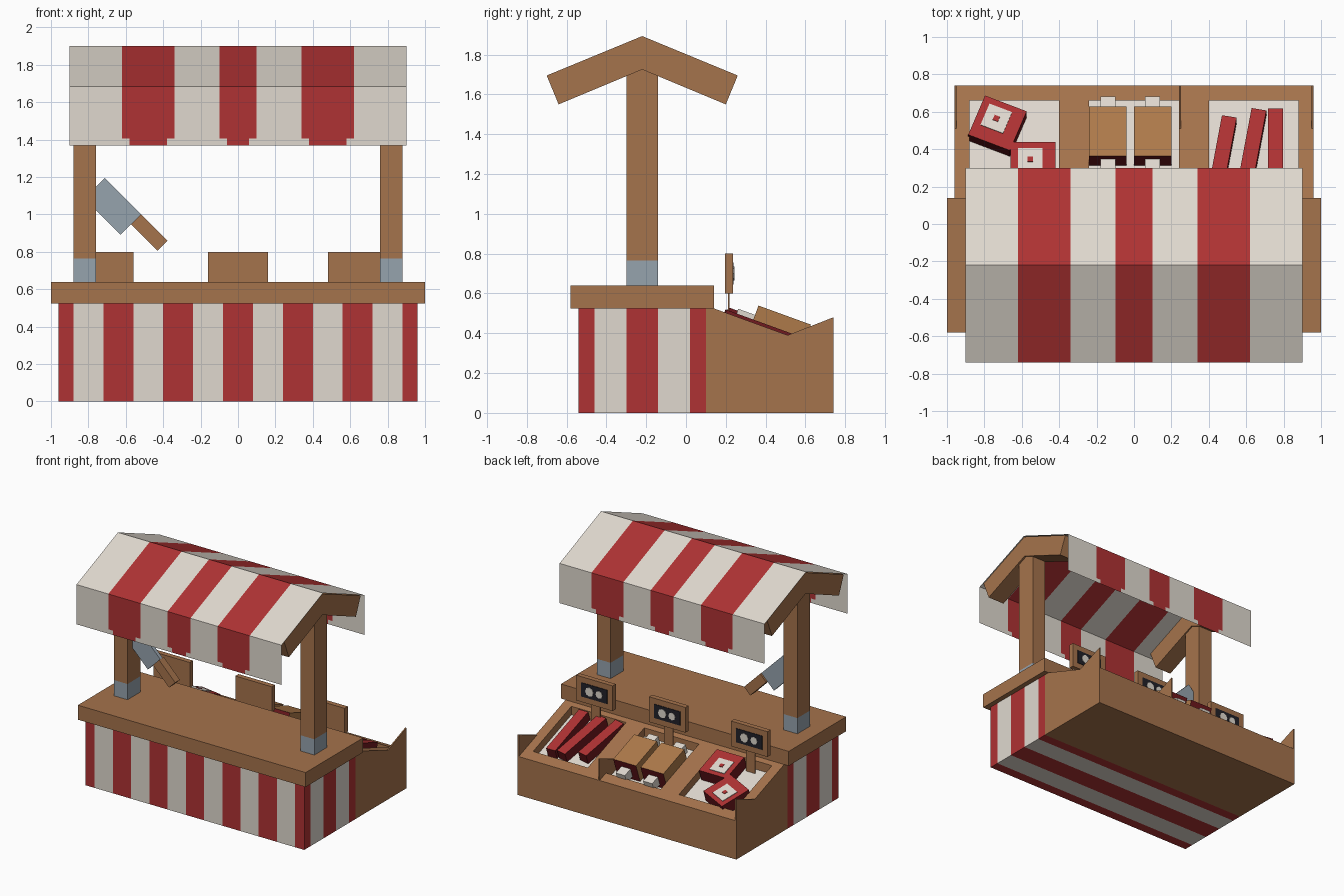
import bpy, bmesh, math
from mathutils import Matrix, Vector

if "Cube" in bpy.data.objects:
    bpy.data.objects.remove(bpy.data.objects["Cube"])


def material(name, r, g, b):
    lin = [(c / 255 / 12.92 if c < 11 else ((c / 255 + 0.055) / 1.055) ** 2.4) for c in (r, g, b)]
    m = bpy.data.materials.new(name)
    m.diffuse_color = (*lin, 1)
    m.use_nodes = True
    m.node_tree.nodes["Principled BSDF"].inputs["Base Color"].default_value = m.diffuse_color
    return m


WOOD = material("wood", 165, 115, 76)
ROAST = material("roasted_skin", 174, 122, 74)
WHITE = material("off_white", 224, 217, 207)
RED = material("red", 175, 50, 51)
MEAT = material("dark_red_meat", 112, 25, 30)
STEEL = material("steel", 150, 163, 174)
BOARD = material("black_board", 32, 32, 40)


def finish(name, bm, mats, rule=None):
    """Turn a bmesh into an object; rule(face) picks the material slot."""
    if rule:
        bm.normal_update()
        for f in bm.faces:
            f.material_index = int(rule(f))
    me = bpy.data.meshes.new(name)
    bm.to_mesh(me)
    bm.free()
    for m in mats:
        me.materials.append(m)
    ob = bpy.data.objects.new(name, me)
    bpy.context.collection.objects.link(ob)
    return ob


def cuboid(x, y, z):
    bm = bmesh.new()
    bmesh.ops.create_cube(bm, size=1)
    for v in bm.verts:
        v.co = [r[0] + (c + 0.5) * (r[1] - r[0]) for c, r in zip(v.co, (x, y, z))]
    return bm


def box(name, x, y, z, *mats, place=None, rule=None):
    ob = finish(name, cuboid(x, y, z), mats, rule)
    if place:
        ob.matrix_world = place
    return ob


def prism(name, pts, x0, x1, mat):
    """Extrude a y-z profile along x."""
    bm = bmesh.new()
    f = bm.faces.new([bm.verts.new((x0, y, z)) for y, z in pts])
    r = bmesh.ops.extrude_face_region(bm, geom=[f])
    for v in r["geom"]:
        if isinstance(v, bmesh.types.BMVert):
            v.co.x = x1
    bmesh.ops.recalc_face_normals(bm, faces=bm.faces)
    return finish(name, bm, [mat])


def cut(bm, axis, values):
    n = Vector((0, 0, 0))
    n[axis] = 1
    for val in values:
        bmesh.ops.bisect_plane(bm, geom=bm.verts[:] + bm.edges[:] + bm.faces[:],
                               plane_co=n * val, plane_no=n)


# striped counter base: stripes 0.16 wide, centred on x = 0 and y = -0.22
def in_stripe(d):
    return abs((d + 0.16) % 0.32 - 0.16) < 0.08


def base_rule(f):
    c = f.calc_center_median()
    return in_stripe(c.x) if abs(f.normal.y) > 0.5 else in_stripe(c.y + 0.22)


bm = cuboid((-0.96, 0.96), (-0.54, 0.10), (0, 0.53))
cut(bm, 0, [-0.88 + 0.16 * i for i in range(12)])
cut(bm, 1, [-0.46 + 0.16 * i for i in range(4)])
finish("counter_base", bm, [WHITE, RED], base_rule)
box("counter_top", (-1, 1), (-0.58, 0.14), (0.525, 0.64), WOOD)

# posts with steel feet and the gable beams they carry
gable = [(-0.70, 1.695), (-0.22, 1.893), (0.26, 1.695), (0.20, 1.55), (-0.22, 1.725), (-0.64, 1.55)]
for side, s in (("left", -1), ("right", 1)):
    xs = sorted((0.76 * s, 0.88 * s))
    box(side + "_post", xs, (-0.30, -0.14), (0.765, 1.76), WOOD)
    box(side + "_post_foot", xs, (-0.30, -0.14), (0.64, 0.765), STEEL)
    prism(side + "_gable_beam", gable, 0.75 * s, 0.895 * s, WOOD)

# cloth awning: a thin folded sheet with three red stripes
sheet = [(-0.74, 1.37), (-0.74, 1.685), (-0.22, 1.90), (0.30, 1.685), (0.30, 1.37)]
bm = bmesh.new()
rows = [[bm.verts.new((x, y, z)) for x in (-0.9, 0.9)] for y, z in sheet]
for a, b in zip(rows, rows[1:]):
    bm.faces.new((a[0], a[1], b[1], b[0]))
cut(bm, 0, [s * v for v in (0.06, 0.10, 0.34, 0.38, 0.58, 0.62) for s in (-1, 1)])
cut(bm, 2, [1.405])


def awning_rule(f):
    c = f.calc_center_median()
    x, t = abs(c.x), 0.04 if c.z < 1.405 else 0
    return x < 0.10 - t or 0.34 + t < x < 0.62 - t


finish("awning", bm, [WHITE, RED], awning_rule)

# cleaver stuck in the left post
hold = Matrix.Translation((-0.545, -0.22, 0.974)) @ Matrix.Rotation(math.radians(45), 4, 'Y')
box("cleaver_handle", (0, 0.20), (-0.03, 0.03), (-0.038, 0.038), WOOD, place=hold)
box("cleaver_blade", (-0.275, 0), (-0.015, 0.015), (-0.117, 0.038), STEEL, place=hold)


# sloping display crate behind the counter
def top(y, drop=0.0):
    return 0.525 - 0.364 * (y - 0.14) - drop


def band(y0, y1, lo, hi):
    return [(y0, top(y0, lo)), (y1, top(y1, lo)), (y1, top(y1, hi)), (y0, top(y0, hi))]


DEPTH = 0.075
prism("crate_body", [(0.10, 0), (0.74, 0), (0.74, top(0.74, DEPTH)), (0.10, top(0.10, DEPTH))],
      -0.96, 0.96, WOOD)
for i, (x0, x1) in enumerate([(-0.96, -0.88), (-0.40, -0.24), (0.24, 0.40), (0.88, 0.96)]):
    prism(f"crate_divider_{i}", band(0.10, 0.74, DEPTH, 0), x0, x1, WOOD)
for i, (x0, x1) in enumerate([(-0.88, -0.40), (-0.24, 0.24), (0.40, 0.88)]):
    prism(f"crate_outer_rim_{i}", band(0.66, 0.74, DEPTH, 0), x0, x1, WOOD)
    prism(f"crate_inner_rim_{i}", band(0.10, 0.18, DEPTH, 0), x0, x1, WOOD)
    prism(f"tray_liner_{i}", band(0.18, 0.66, DEPTH, DEPTH - 0.008), x0, x1, WHITE)
for i, x in enumerate((-0.96, 0.24, 0.95)):
    prism(f"crate_corner_tab_{i}", [(0.51, 0.39), (0.74, 0.305), (0.74, 0.48)], x, x + 0.01, WOOD)

# goods lie in the tilted frame of the crate
SLOPE = Matrix.Translation((0, 0.14, 0.525)) @ Matrix.Rotation(math.radians(-20), 4, 'X')


def lay(x, y, turn=0):
    return SLOPE @ Matrix.Translation((x, (y - 0.15) / 0.94, 0)) @ Matrix.Rotation(math.radians(turn), 4, 'Z')


def side_face(f):
    return abs(f.normal.z) < 0.5


def end_face(f):
    return abs(f.normal.y) > 0.5


# steaks with a square of fat and a red centre
for i, (x, y, turn) in enumerate([(-0.73, 0.54, -22), (-0.54, 0.325, 0)]):
    p = lay(x, y, turn)
    box(f"steak_{i}", (-0.12, 0.12), (-0.12, 0.12), (-0.065, 0.03), RED, MEAT, place=p, rule=side_face)
    box(f"steak_fat_{i}", (-0.08, 0.05), (-0.045, 0.085), (0.03, 0.035), WHITE, place=p)
    box(f"steak_centre_{i}", (-0.03, 0.0), (0.005, 0.035), (0.035, 0.039), RED, place=p)

# hams with a bone through the middle
for i, x in enumerate((-0.14, 0.10)):
    p = lay(x, 0.475)
    box(f"ham_{i}", (-0.10, 0.10), (-0.14, 0.14), (-0.065, 0.09), ROAST, MEAT, place=p, rule=end_face)
    box(f"ham_bone_{i}", (-0.04, 0.04), (-0.23, 0.215), (-0.035, 0.04), WHITE, place=p)

# sausages
for i, (x, y, turn, half) in enumerate([(0.475, 0.395, -10, 0.20), (0.63, 0.415, -10, 0.22), (0.757, 0.415, 0, 0.22)]):
    box(f"sausage_{i}", (-0.04, 0.04), (-half, half), (-0.065, 0.015), RED, MEAT,
        place=lay(x, y, turn), rule=side_face)

# price signs facing the back, each with two pale blots
for i, x in enumerate((-0.72, 0.0, 0.64)):
    box(f"sign_{i}", (x - 0.16, x + 0.16), (0.195, 0.235), (0.60, 0.80), WOOD)
    box(f"sign_post_{i}", (x - 0.04, x + 0.04), (0.211, 0.219), (0.42, 0.60), WOOD)
    box(f"sign_panel_{i}", (x - 0.115, x + 0.115), (0.235, 0.239), (0.645, 0.755), BOARD)
    for j, (dx, r) in enumerate([(0.04, 0.036), (-0.045, 0.03)]):
        bm = bmesh.new()
        bmesh.ops.create_cone(bm, cap_ends=True, segments=8, radius1=r, radius2=r, depth=0.004)
        ob = finish(f"sign_blot_{i}_{j}", bm, [WHITE])
        ob.matrix_world = Matrix.Translation((x + dx, 0.241, 0.70)) @ Matrix.Rotation(math.pi / 2, 4, 'X')
